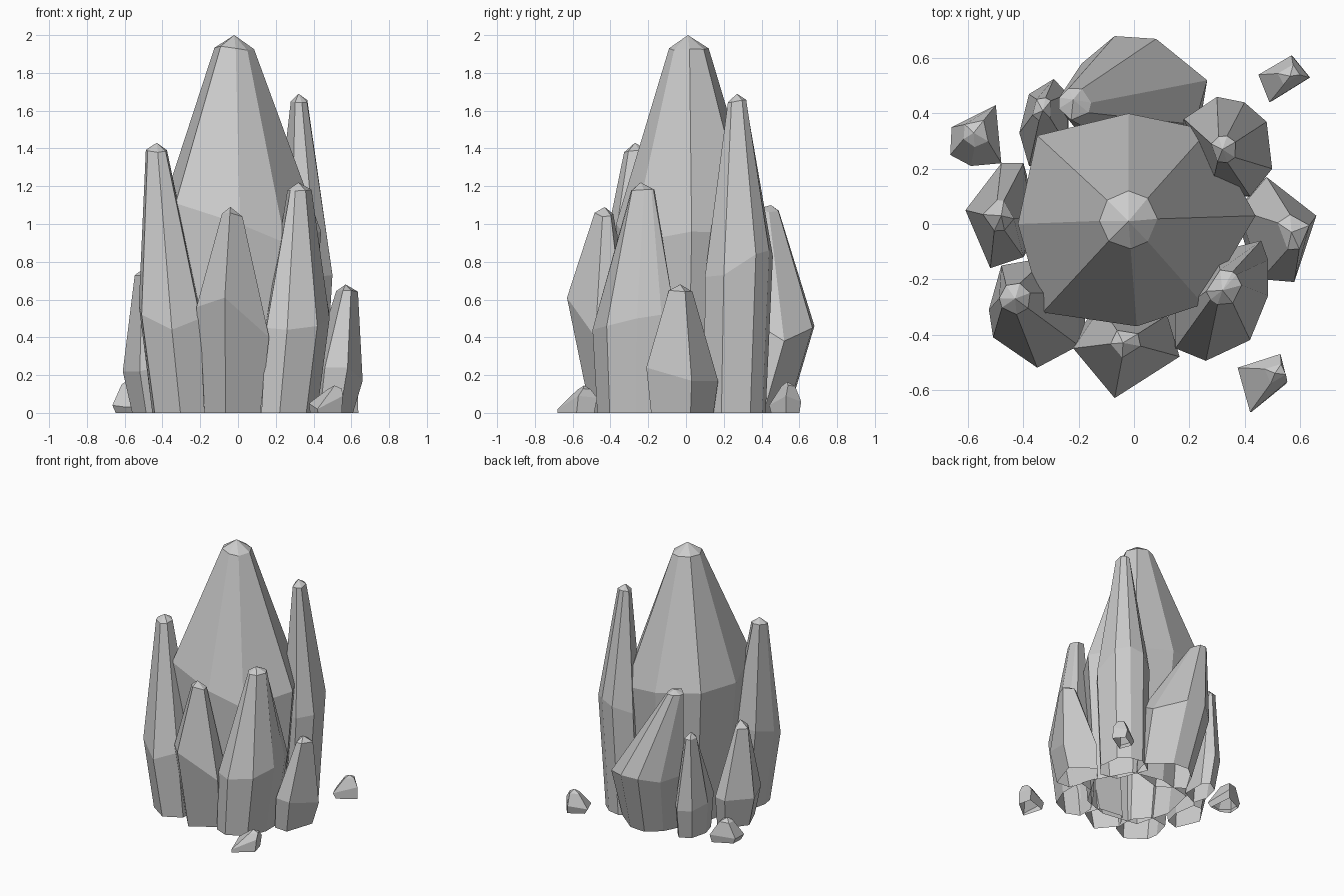
import bpy
from mathutils import Vector


def crystal(name, girdle, base, base_scale, top, top_size, tip):
    """Faceted spike, open underneath: base ring, widest ring, small upper ring, tip."""
    n = len(girdle)
    mid = [Vector(p) for p in girdle]
    c = sum(mid, Vector()) / n
    low = [Vector((base[0] + (p.x - c.x) * base_scale,
                   base[1] + (p.y - c.y) * base_scale, 0)) for p in mid]
    high = []
    for p in mid:
        d = Vector((p.x - c.x, p.y - c.y, 0)).normalized() * top_size
        high.append(Vector(top) + d + Vector((0, 0, (p.z - c.z) * 0.1)))
    verts = low + mid + high + [Vector(tip)]
    faces = []
    for r in (0, n):
        for i in range(n):
            j = (i + 1) % n
            faces.append((r + i, r + j, r + n + j, r + n + i))
    faces += [(2 * n + i, 2 * n + (i + 1) % n, 3 * n) for i in range(n)]
    me = bpy.data.meshes.new(name)
    me.from_pydata(verts, [], faces)
    me.update()
    ob = bpy.data.objects.new(name, me)
    bpy.context.collection.objects.link(ob)


# Rings run counter-clockwise seen from above
crystal("main_crystal",
        [(0.44, 0.03, 0.96), (0.27, 0.34, 0.95), (-0.02, 0.40, 1.0), (-0.35, 0.32, 1.05),
         (-0.42, 0.0, 1.03), (-0.33, -0.32, 1.11), (0.01, -0.37, 1.0), (0.25, -0.29, 0.9)],
        (0, 0), 0.8, (-0.02, 0.015, 1.93), 0.105, (-0.02, 0.01, 2.0))

crystal("left_front_crystal",
        [(-0.2, -0.44, 0.5), (-0.2, -0.25, 0.55), (-0.31, -0.12, 0.62), (-0.48, -0.15, 0.62),
         (-0.525, -0.31, 0.57), (-0.51, -0.41, 0.52), (-0.35, -0.52, 0.44)],
        (-0.32, -0.3), 0.85, (-0.43, -0.27, 1.39), 0.058, (-0.43, -0.27, 1.43))

crystal("front_crystal",
        [(0.165, -0.48, 0.40), (0.12, -0.33, 0.45), (-0.12, -0.3, 0.55),
         (-0.22, -0.45, 0.56), (-0.07, -0.63, 0.61)],
        (-0.03, -0.355), 0.78, (-0.03, -0.43, 1.05), 0.055, (-0.04, -0.43, 1.09))

crystal("right_front_crystal",
        [(0.485, -0.13, 0.52), (0.46, -0.06, 0.53), (0.3, -0.1, 0.5), (0.15, -0.32, 0.48),
         (0.15, -0.45, 0.45), (0.26, -0.495, 0.44), (0.42, -0.42, 0.46), (0.485, -0.26, 0.5)],
        (0.29, -0.28), 0.88, (0.325, -0.23, 1.18), 0.065, (0.32, -0.24, 1.22))

crystal("right_short_crystal",
        [(0.66, 0.03, 0.17), (0.48, 0.17, 0.17), (0.38, 0.05, 0.2),
         (0.46, -0.2, 0.24), (0.58, -0.21, 0.24)],
        (0.48, -0.03), 0.87, (0.575, -0.03, 0.645), 0.065, (0.57, -0.03, 0.68))

crystal("right_back_crystal",
        [(0.5, 0.2, 0.73), (0.48, 0.37, 0.84), (0.4, 0.44, 0.86), (0.3, 0.46, 0.83),
         (0.18, 0.38, 0.78), (0.28, 0.13, 0.72), (0.42, 0.10, 0.72)],
        (0.335, 0.275), 0.9, (0.325, 0.27, 1.65), 0.05, (0.32, 0.27, 1.69))

crystal("back_leaning_crystal",
        [(0.265, 0.52, 0.38), (0.08, 0.67, 0.45), (-0.07, 0.68, 0.46), (-0.19, 0.58, 0.43),
         (-0.27, 0.42, 0.45), (-0.05, 0.28, 0.55), (0.22, 0.36, 0.48)],
        (0.025, 0.395), 0.83, (-0.215, 0.435, 1.07), 0.06, (-0.22, 0.45, 1.10))

crystal("left_back_crystal",
        [(-0.24, 0.47, 0.24), (-0.29, 0.525, 0.22), (-0.38, 0.47, 0.22),
         (-0.415, 0.33, 0.24), (-0.38, 0.21, 0.27), (-0.24, 0.28, 0.28)],
        (-0.31, 0.36), 0.87, (-0.33, 0.415, 0.75), 0.043, (-0.33, 0.41, 0.79))

crystal("left_short_crystal",
        [(-0.37, 0.02, 0.25), (-0.40, 0.22, 0.24), (-0.48, 0.22, 0.23),
         (-0.61, 0.05, 0.22), (-0.52, -0.16, 0.22), (-0.40, -0.12, 0.25)],
        (-0.44, 0.03), 0.82, (-0.49, 0.03, 0.73), 0.057, (-0.48, 0.03, 0.78))

# Loose shards around the cluster
crystal("back_right_shard",
        [(0.635, 0.53, 0.09), (0.57, 0.61, 0.06), (0.45, 0.54, 0.04), (0.49, 0.44, 0.04)],
        (0.55, 0.53), 0.88, (0.56, 0.54, 0.142), 0.04, (0.565, 0.535, 0.165))
crystal("front_right_shard",
        [(0.555, -0.57, 0.09), (0.53, -0.47, 0.08), (0.375, -0.52, 0.05), (0.42, -0.68, 0.02)],
        (0.47, -0.57), 0.93, (0.51, -0.54, 0.125), 0.04, (0.51, -0.54, 0.145))
crystal("left_shard",
        [(-0.48, 0.22, 0.04), (-0.5, 0.43, 0.06), (-0.66, 0.35, 0.04),
         (-0.665, 0.25, 0.04), (-0.59, 0.21, 0.03)],
        (-0.575, 0.3), 0.84, (-0.57, 0.33, 0.15), 0.052, (-0.58, 0.33, 0.175))
